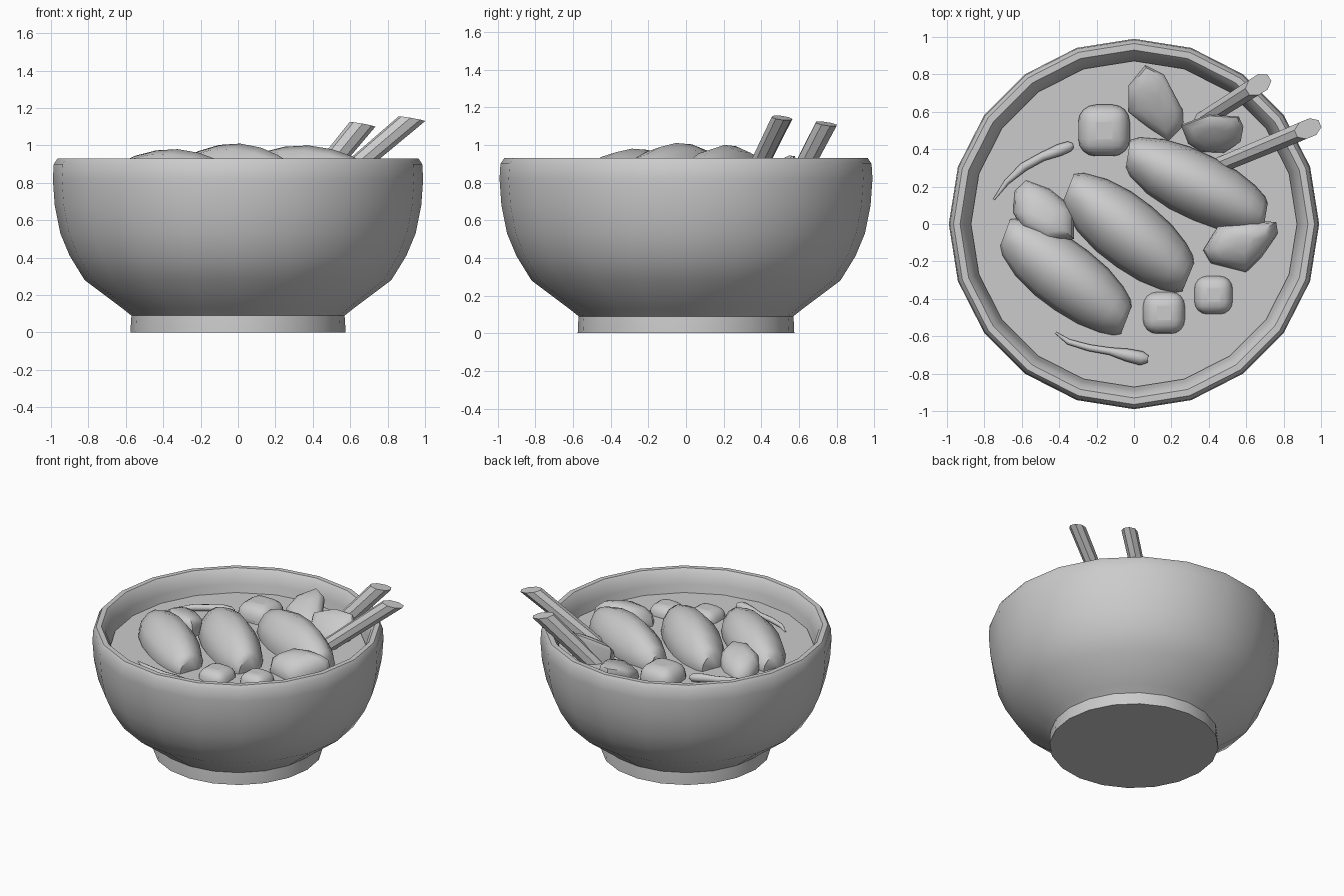
import bpy, bmesh, math
from mathutils import Vector

if "Cube" in bpy.data.objects:
    bpy.data.objects.remove(bpy.data.objects["Cube"])

SOUP = 0.77


def make(name, rings, cap_start=True, cap_end=True, angle=40):
    """Skin a list of closed rings (equal point counts) into an object."""
    bm = bmesh.new()
    vr = [[bm.verts.new(p) for p in ring] for ring in rings]
    n = len(vr[0])
    for a, b in zip(vr, vr[1:]):
        for i in range(n):
            j = (i + 1) % n
            bm.faces.new((a[i], a[j], b[j], b[i]))
    if cap_start:
        bm.faces.new(vr[0][::-1])
    if cap_end:
        bm.faces.new(vr[-1])
    bmesh.ops.recalc_face_normals(bm, faces=bm.faces)
    me = bpy.data.meshes.new(name)
    bm.to_mesh(me)
    bm.free()
    ob = bpy.data.objects.new(name, me)
    bpy.context.collection.objects.link(ob)
    smooth(ob, angle)
    return ob


def smooth(ob, angle):
    bpy.ops.object.select_all(action='DESELECT')
    ob.select_set(True)
    bpy.context.view_layer.objects.active = ob
    bpy.ops.object.shade_smooth_by_angle(angle=math.radians(angle))


def circle(r, z, n=20):
    return [(r * math.cos(2 * math.pi * i / n), r * math.sin(2 * math.pi * i / n), z)
            for i in range(n)]


# bowl: lathe with foot, rounded rim and inner wall
profile = [(.575, 0), (.573, .05), (.57, .09), (.62, .13), (.82, .28), (.90, .41),
           (.95, .53), (.98, .68), (.99, .82), (.985, .90), (.965, .93), (.93, .93),
           (.905, .90), (.885, .83), (.865, .70), (.78, .45), (.55, .2)]
make("bowl", [circle(r, z) for r, z in profile], angle=50)

# broth surface
make("broth", [circle(.86, SOUP - .02), circle(.872, SOUP)])


# large rounded dumplings lying across the broth
def dumpling(name, cx, cy, deg, half_len, half_w, top):
    a = math.radians(deg)
    u, v = Vector((math.cos(a), math.sin(a), 0)), Vector((-math.sin(a), math.cos(a), 0))
    section = [(-.85, -.35), (-1, .05), (-.85, .5), (-.4, .88), (.1, 1), (.55, .85),
               (.9, .45), (1, .05), (.85, -.35)]
    stations = [(-1, .40, .42), (-.9, .60, .60), (-.6, .86, .83), (-.25, .99, .97),
                (.1, 1, 1), (.45, .93, .91), (.75, .76, .74), (.93, .58, .58), (1, .42, .42)]
    h = top - SOUP
    rings = [[Vector((cx, cy, SOUP)) + u * half_len * (t - .05 * s) + v * half_w * ws * s
              + Vector((0, 0, h * hs * z)) for s, z in section] for t, ws, hs in stations]
    make(name, rings, angle=45)


dumpling("dumpling_right", .335, .205, -25, .405, .175, 1.0)
dumpling("dumpling_middle", -.03, -.045, -37, .40, .185, 1.01)
dumpling("dumpling_left", -.365, -.28, -36, .40, .18, .98)


# vegetable wedges: domed outlines, tilted by a slope in x and y
def wedge(name, outline, rim, top, slope, shift=(0, 0)):
    cx = sum(p[0] for p in outline) / len(outline)
    cy = sum(p[1] for p in outline) / len(outline)
    rings = []
    for f, z in ((.8, SOUP - .1), (1, rim), (.93, rim * .5 + top * .5),
                 (.68, top * .85 + rim * .15), (.3, top)):
        k = 0 if z < SOUP - .05 else 1
        m = (z - rim) / (top - rim) * k
        rings.append([(cx + (x - cx) * f + shift[0] * m, cy + (y - cy) * f + shift[1] * m,
                       z + k * (slope[0] * (x - cx) * f + slope[1] * (y - cy) * f))
                      for x, y in outline])
    make(name, rings, angle=50)


wedge("wedge_back", [(.06, .85), (.16, .80), (.26, .61), (.265, .52), (.19, .43),
                     (.08, .51), (-.03, .60), (-.03, .74)], .80, .87, (0, .35))
wedge("wedge_back_right", [(.25, .53), (.40, .585), (.56, .575), (.585, .52), (.57, .44),
                           (.48, .38), (.36, .385), (.29, .43)], .84, .90, (.05, .75))
wedge("wedge_right", [(.37, -.14), (.45, -.01), (.62, .02), (.76, .01), (.77, -.05),
                      (.68, -.18), (.60, -.26), (.41, -.21)], .79, .91, (0, .2))
wedge("wedge_left", [(-.58, .24), (-.45, .19), (-.32, .08), (-.32, -.08), (-.45, -.10),
                     (-.60, -.02), (-.645, .06), (-.64, .18)], .78, .89, (0, -.25))


# rounded cubes
def cube(name, x, y, size, top):
    bpy.ops.mesh.primitive_cube_add(size=size * 1.02, location=(x, y, top - size / 2))
    ob = bpy.context.object
    ob.name = name
    b = ob.modifiers.new("round", 'BEVEL')
    b.width = size * .34
    b.segments = 4
    smooth(ob, 60)


cube("cube_back", -.16, .50, .27, .88)
cube("cube_front", .16, -.475, .22, .84)
cube("cube_front_right", .425, -.38, .20, .84)


# thin curved sprouts: tapered tubes along short paths
def sprout(name, path):
    rings = []
    for i, (x, y, z, r) in enumerate(path):
        p, q = path[max(i - 1, 0)], path[min(i + 1, len(path) - 1)]
        d = Vector((q[0] - p[0], q[1] - p[1], 0)).normalized()
        side = Vector((-d.y, d.x, 0))
        rings.append([Vector((x, y, z)) + side * r * math.cos(k * math.pi / 4)
                      + Vector((0, 0, r * math.sin(k * math.pi / 4))) for k in range(8)])
    make(name, rings, angle=50)


sprout("sprout_back", [(-.75, .13, .77, .005), (-.68, .225, .78, .015), (-.59, .305, .79, .024),
                       (-.49, .36, .795, .024), (-.40, .395, .795, .032),
                       (-.345, .415, .79, .028), (-.325, .42, .79, .012)])
sprout("sprout_front", [(-.42, -.58, .77, .005), (-.35, -.63, .78, .015), (-.24, -.662, .785, .018),
                        (-.13, -.68, .785, .02), (-.04, -.70, .785, .034),
                        (.04, -.718, .785, .038), (.075, -.722, .785, .02)])


# chopsticks: octagonal sticks with near-level cut ends
def chopstick(name, tip, run, half_w):
    d = Vector((run[0], run[1], 0))
    u = d.normalized()
    v = Vector((-u.y, u.x, 0))
    rings = []
    for drop, s in ((.5, .85), (0, 1)):
        c = Vector(tip) - (d + Vector((0, 0, 1))) * drop
        rings.append([c + (u * 1.45 * math.cos(k) - Vector((0, 0, .25 * math.cos(k)))
                           + v * math.sin(k)) * half_w * s
                      for k in [math.pi / 4 * (i + .5) for i in range(8)]])
    make(name, rings, angle=30)


chopstick("chopstick_front", (.93, .51, 1.143), (1.18, .49), .052)
chopstick("chopstick_back", (.665, .745, 1.112), (.82, .52), .052)
